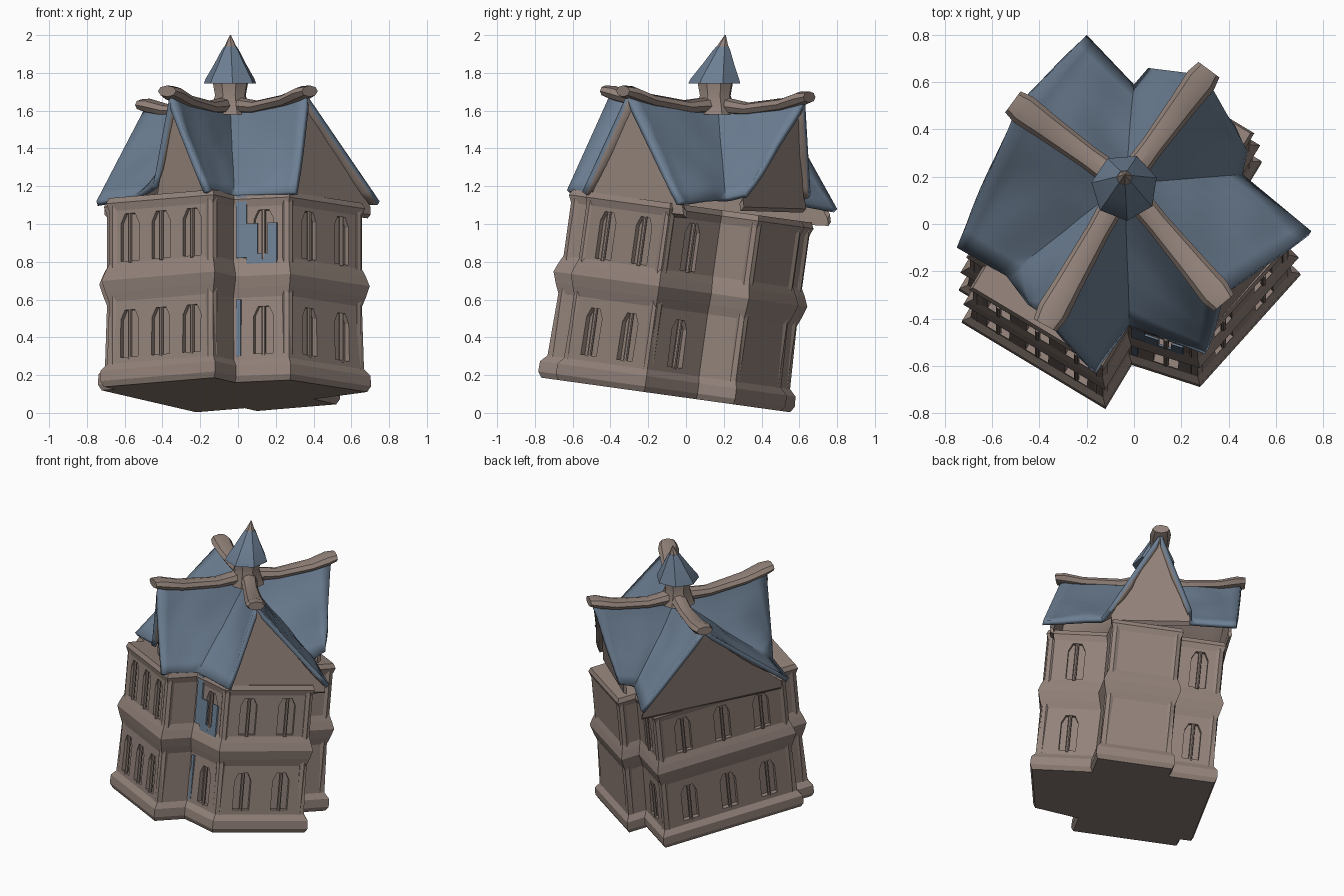
import bpy, bmesh, math
from mathutils import Vector, noise

cube = bpy.data.objects.get("Cube")
if cube:
    bpy.data.objects.remove(cube, do_unlink=True)


def material(name, rgb):
    m = bpy.data.materials.new(name)
    m.use_nodes = True
    m.diffuse_color = (*rgb, 1)
    m.node_tree.nodes["Principled BSDF"].inputs["Base Color"].default_value = (*rgb, 1)
    return m


BROWN = material("brown plaster", (0.29, 0.225, 0.195))
BLUE = material("slate blue", (0.15, 0.21, 0.29))


def finish(bm, name, mats, smooth=True, recalc=True):
    if recalc:
        bmesh.ops.recalc_face_normals(bm, faces=bm.faces)
    me = bpy.data.meshes.new(name)
    bm.to_mesh(me)
    bm.free()
    for m in mats:
        me.materials.append(m)
    ob = bpy.data.objects.new(name, me)
    bpy.context.collection.objects.link(ob)
    if smooth:
        bpy.ops.object.select_all(action='DESELECT')
        ob.select_set(True)
        bpy.context.view_layer.objects.active = ob
        bpy.ops.object.shade_smooth_by_angle(angle=math.radians(35))
    return ob


# Turned plan axes and the backward lean of the whole house
U = Vector((0.515, 0.857, 0))
W = Vector((0.857, -0.515, 0))


def place(u, w, z):
    p = Vector((-0.04, -0.06, 0)) + U * u + W * w
    return Vector((p.x, p.y + 0.14 * z, 0.08 - 0.139 * p.y + z))


def loft(bm, rings):
    rows = [[bm.verts.new(p) for p in r] for r in rings]
    n = len(rows[0])
    for a, b in zip(rows, rows[1:]):
        for i in range(n):
            j = (i + 1) % n
            bm.faces.new((a[i], a[j], b[j], b[i]))
    bm.faces.new(rows[0])
    bm.faces.new(rows[-1])


# Cross-shaped footprint
plan = [Vector(p) for p in (
    (-.63, -.37), (-.63, .27), (-.42, .27), (-.35, .57), (.22, .68), (.31, .3),
    (.535, .3), (.535, -.15), (.41, -.15), (.41, -.45), (-.52, -.45), (-.52, -.37))]


def grown(d):
    # Offset outline, positive outward
    out = []
    for i, p in enumerate(plan):
        a = (p - plan[i - 1]).normalized()
        b = (plan[(i + 1) % len(plan)] - p).normalized()
        na, nb = Vector((-a.y, a.x)), Vector((-b.y, b.x))
        out.append(p + (na + nb) * d * SIGN / (1 + na.dot(nb)))
    return out


# Winding of the footprint decides which side is outside
SIGN = -1 if sum(p.x * q.y - q.x * p.y for p, q in zip(plan, plan[1:] + plan[:1])) > 0 else 1

# Walls with rounded plinth, floor band and slight cornice
bm = bmesh.new()
profile = [(.02, 0), (.035, .03), (.033, .085), (.008, .12), (.0, .45), (.015, .50),
           (.03, .56), (.015, .61), (0, .65), (0, .93), (.012, .97), (0, 1.0)]
loft(bm, [[place(p.x, p.y, z) for p in grown(d)] for d, z in profile])
walls = finish(bm, "walls", [BROWN], smooth=False)

# Arched window recesses, cut on each facade and floor
bays = {0: (.2, .5, .8), 2: (.55,), 3: (.28, .72), 4: (.5,),
        8: (.5,), 9: (.2, .5, .8)}
bm = bmesh.new()
arch = [(-.055, 0), (.055, 0), (.055, .2), (.03, .25), (-.03, .25), (-.055, .2)]
for side, spots in bays.items():
    a, b = plan[side], plan[(side + 1) % len(plan)]
    t = (b - a).normalized()
    n = Vector((-t.y, t.x)) * SIGN
    for s in spots:
        for base in (.15, .66):
            rings = []
            for depth in (-.025, .1):
                rings.append([])
                for x, z in arch:
                    q = a.lerp(b, s) + t * x + n * depth
                    rings[-1].append(place(q.x, q.y, base + z))
            loft(bm, rings)
cutter = finish(bm, "window_cutter", [BROWN], smooth=False)
cutter.hide_render = True
cut = walls.modifiers.new("windows", 'BOOLEAN')
cut.operation, cut.object, cut.solver = 'DIFFERENCE', cutter, 'EXACT'
dg = bpy.context.evaluated_depsgraph_get()
walls.data = bpy.data.meshes.new_from_object(walls.evaluated_get(dg))
walls.modifiers.clear()
bpy.data.objects.remove(cutter, do_unlink=True)

# Round corner posts and window mullions
bm = bmesh.new()


def post(u, w, r, z0, z1):
    loft(bm, [[place(u + r * math.cos(k * math.tau / 8), w + r * math.sin(k * math.tau / 8), z)
               for k in range(8)] for z in (z0, z1)])


inner = grown(-.025)
for i in (0, 1, 3, 4, 6, 7, 9, 10):
    post(inner[i].x, inner[i].y, .034, .08, .98)
for side, spots in bays.items():
    for s in spots:
        p = plan[side].lerp(plan[(side + 1) % len(plan)], s)
        for base in (.15, .66):
            post(p.x, p.y, .012, base - .01, base + .25)
finish(bm, "posts_and_mullions", [BROWN])

# Blue panes in the front recess
bm = bmesh.new()
for w0, w1, z0, z1 in ((.29, .315, .14, .44), (.29, .345, .66, .99), (.345, .405, .62, .84),
                       (.405, .46, .62, .68), (.46, .51, .62, .84)):
    rings = []
    for d in (.0, .009):
        rings.append([])
        for w, z in ((w0, z0), (w1, z0), (w1, z1), (w0, z1)):
            rings[-1].append(place(-.42 + (w - .27) * .233 - d, w, z))
    loft(bm, rings)
finish(bm, "recess_panes", [BLUE], smooth=False)

# Roof arms: apex, first eave, second eave; valleys lie between arms
centre = Vector((-.04, .17, 1.62))
arms = {"southwest": ((-.36, -.4, 1.69), (-.45, -.34, 1.2), (-.16, -.63, 1.18)),
        "southeast": ((.36, -.31, 1.69), (.3, -.55, 1.17), (.75, -.03, 1.12)),
        "northeast": ((.30, .63, 1.66), (.48, .31, 1.16), (.06, .66, 1.15)),
        "northwest": ((-.49, .5, 1.62), (-.2, .8, 1.08), (-.75, -.1, 1.12))}
valleys = [(-.54, -.22, 1.16), (-.02, -.43, 1.16), (.46, .21, 1.14), (0, .59, 1.12)]

bm = bmesh.new()
for i, (apex, left, right) in enumerate(arms.values()):
    for eave, valley in ((left, valleys[i]), (right, valleys[(i + 1) % 4])):
        f = bm.faces.new([bm.verts.new(p) for p in (centre, apex, eave, valley)])
        f.normal_update()
        if f.normal.z < 0:
            f.normal_flip()
bmesh.ops.remove_doubles(bm, verts=bm.verts, dist=.001)
bmesh.ops.subdivide_edges(bm, edges=bm.edges, cuts=7, use_grid_fill=True)
bm.normal_update()
for v in bm.verts:
    if not v.is_boundary:
        # Gentle sag and unevenness of the slates
        t = max(0, min(1, (v.co.z - 1.15) / .5))
        v.co.z -= .08 * t * (1 - t)
        v.co += v.normal * noise.noise(v.co * 5) * .018
roof = finish(bm, "roof_slopes", [BLUE, BROWN], recalc=False)
thick = roof.modifiers.new("thickness", 'SOLIDIFY')
thick.thickness, thick.offset, thick.material_offset = .03, -1, 1

# Thin gable walls set a little behind the roof edges
for name, (apex, left, right) in arms.items():
    bm = bmesh.new()
    outer = []
    for p in (apex, left, right):
        q = Vector(p).lerp(centre, .06)
        q.z = p[2] - .03
        outer.append(q)
    drop = Vector((0, -.005, .04))
    outline = [outer[0], outer[1], outer[1] - drop, outer[2] - drop, outer[2]]
    back = (centre - Vector(apex)) * .04
    back.z = -.02
    loft(bm, [outline, [p + back for p in outline]])
    finish(bm, name + "_gable", [BROWN], smooth=False)

# Ridge beams, thin at the crossing and flared at the ends
for name, (apex, left, right) in arms.items():
    bm = bmesh.new()
    run = Vector(apex) - centre
    side = Vector((-run.y, run.x, 0)).normalized()
    rings = []
    for t, wide, high in ((0, .055, .05), (.35, .05, .035), (.75, .06, .035),
                          (.95, .068, .04), (1.05, .055, .03)):
        c = centre + run * t + Vector((0, 0, .01 - .04 * math.sin(math.pi * min(t, 1))))
        rings.append([c + side * wide * math.cos(k * math.tau / 8)
                      + Vector((0, 0, high * math.sin(k * math.tau / 8))) for k in range(8)])
    loft(bm, rings)
    finish(bm, name + "_ridge_beam", [BROWN])


# Central turret with a leaning pointed cap
def turret(name, profile, mat, sides):
    bm = bmesh.new()
    loft(bm, [[Vector((-.04 + r * math.cos(k * math.tau / sides + .3),
                       .155 + max(0, z - 1.76) * .22 + r * math.sin(k * math.tau / sides + .3), z))
               for k in range(sides)] for r, z in profile])
    finish(bm, name, [mat])


turret("turret_neck", [(.12, 1.58), (.085, 1.68), (.10, 1.76)], BROWN, 8)
turret("turret_cap", [(.142, 1.745), (.135, 1.765), (.085, 1.85), (.05, 1.915), (.034, 1.94)], BLUE, 7)
turret("turret_tip", [(.034, 1.935), (.02, 1.965), (.003, 2.0)], BROWN, 7)
